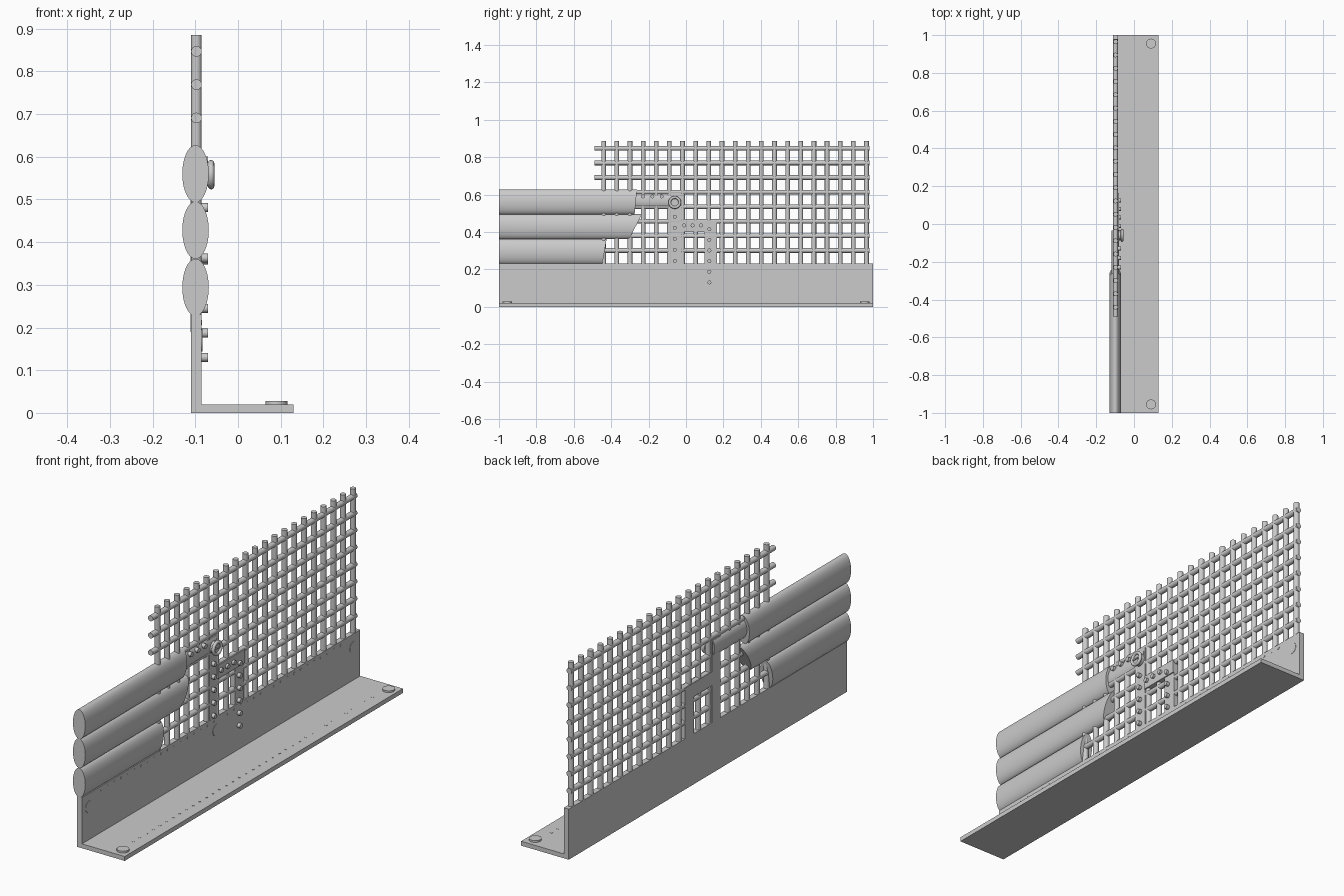
import bpy, bmesh, math
from mathutils import Matrix, Vector

if "Cube" in bpy.data.objects:
    bpy.data.objects.remove(bpy.data.objects["Cube"])

XC = -0.0975      # centre plane of the mesh panel
FACE = -0.085     # inner face of the upright flange


def finish(name, bm, smooth=True):
    bmesh.ops.recalc_face_normals(bm, faces=bm.faces)
    me = bpy.data.meshes.new(name)
    bm.to_mesh(me)
    bm.free()
    ob = bpy.data.objects.new(name, me)
    bpy.context.collection.objects.link(ob)
    if smooth:
        bpy.context.view_layer.objects.active = ob
        ob.select_set(True)
        bpy.ops.object.shade_smooth_by_angle(angle=math.radians(35))
        ob.select_set(False)
    return ob


def rod(bm, a, b, r, seg=16):
    a, b = Vector(a), Vector(b)
    d = b - a
    m = Matrix.Translation((a + b) / 2) @ d.to_track_quat('Z', 'Y').to_matrix().to_4x4()
    bmesh.ops.create_cone(bm, cap_ends=True, segments=seg, radius1=r, radius2=r,
                          depth=d.length, matrix=m)


def box(bm, x0, x1, y0, y1, z0, z1):
    m = Matrix.Translation(((x0 + x1) / 2, (y0 + y1) / 2, (z0 + z1) / 2))
    m = m @ Matrix.Diagonal((x1 - x0, y1 - y0, z1 - z0, 1))
    bmesh.ops.create_cube(bm, size=1, matrix=m)


def oval_bar(name, zc, rx, rz, y0, y_low, y_high, seg=40):
    # oval section along y, far end slanted from y_low (bottom) to y_high (top)
    bm = bmesh.new()
    rings = [[], []]
    for i in range(seg):
        a = 2 * math.pi * i / seg
        x, s = XC - 0.002 + rx * math.cos(a), math.sin(a)
        rings[0].append(bm.verts.new((x, y0, zc + rz * s)))
        rings[1].append(bm.verts.new((x, y_low + (y_high - y_low) * (s + 1) / 2, zc + rz * s)))
    for i in range(seg):
        j = (i + 1) % seg
        bm.faces.new((rings[0][i], rings[0][j], rings[1][j], rings[1][i]))
    for r in rings:
        bm.faces.new(r)
    return finish(name, bm)


# angle iron base
bm = bmesh.new()
profile = [(-0.11, 0), (0.13, 0), (0.13, 0.02), (FACE, 0.02), (FACE, 0.23), (-0.11, 0.23)]
f = bm.faces.new([bm.verts.new((x, -1, z)) for x, z in profile])
ext = bmesh.ops.extrude_face_region(bm, geom=[f])
bmesh.ops.translate(bm, vec=(0, 2, 0),
                    verts=[v for v in ext['geom'] if isinstance(v, bmesh.types.BMVert)])
finish("angle_base", bm, False)

# base bolts and flush plugs on the upright flange
bm = bmesh.new()
for y in (-0.955, 0.955):
    rod(bm, (0.09, y, 0.015), (0.09, y, 0.028), 0.026, 24)
finish("base_bolts", bm)
bm = bmesh.new()
for y in (-0.95, -0.035, 0.95):
    rod(bm, (FACE - 0.005, y, 0.17), (FACE + 0.0015, y, 0.17), 0.026, 24)
finish("flange_plugs", bm)

# rows of small studs
bm = bmesh.new()
for i in range(37):
    y = -0.86 + i * 1.72 / 36
    rod(bm, (FACE - 0.003, y, 0.212), (FACE + 0.001, y, 0.212), 0.006, 8)
    rod(bm, (0.075, y, 0.017), (0.075, y, 0.021), 0.006, 8)
finish("stud_rows", bm)

# mesh panel
bm = bmesh.new()
for i in range(21):
    y = -0.44 + i * 1.405 / 20
    rod(bm, (XC, y, 0.225), (XC, y, 0.885), 0.0125)
finish("upright_bars", bm)
bm = bmesh.new()
for i in range(8):
    z = 0.847 - i * 0.078
    rod(bm, (XC, -0.49, z), (XC, 0.98, z), 0.0125)
finish("cross_bars", bm)

# three stacked oval logs and the short connecting pipe
for name, z, lo, hi in (("log_bottom", 0.294, -0.447, -0.425),
                        ("log_middle", 0.428, -0.305, -0.235),
                        ("log_top", 0.56, -0.275, -0.262)):
    oval_bar(name, z, 0.031, 0.067, -1, lo, hi)
oval_bar("connecting_pipe", 0.567, 0.02, 0.04, -0.3, -0.035, -0.035)

# latch plates
bm = bmesh.new()
for y0, y1, z0, z1 in ((-0.083, -0.028, 0.19, 0.607), (-0.028, 0.165, 0.40, 0.462),
                       (0.10, 0.165, 0.19, 0.40)):
    box(bm, -0.1115, -0.0805 if z0 > 0.3 else -0.0855, y0, y1, z0, z1)
finish("latch_plates", bm, False)

# rivets along the plates
bm = bmesh.new()
spots = [(0.125, 0.13 + i * 0.057) for i in range(6)]
spots += [(-0.06, 0.245 + i * 0.059) for i in range(5)]
spots += [(y, 0.435) for y in (-0.01, 0.035, 0.08)]
spots += [(y, 0.59) for y in (-0.23, -0.18, -0.13)]
for y, z in spots:
    rod(bm, (-0.095, y, z), (-0.07, y, z), 0.0105, 12)
finish("rivets", bm)

# round lock: ring, core and slot bar
bpy.ops.mesh.primitive_torus_add(major_segments=32, minor_segments=12, major_radius=0.027,
                                 minor_radius=0.0075, location=(-0.063, -0.06, 0.558),
                                 rotation=(0, math.pi / 2, 0))
ring = bpy.context.object
ring.name = "lock_ring"
bpy.ops.object.shade_smooth_by_angle(angle=math.radians(35))
ring.select_set(False)
bm = bmesh.new()
rod(bm, (-0.095, -0.06, 0.558), (-0.064, -0.06, 0.558), 0.027, 32)
box(bm, -0.066, -0.059, -0.08, -0.04, 0.555, 0.561)
finish("lock_core", bm)
